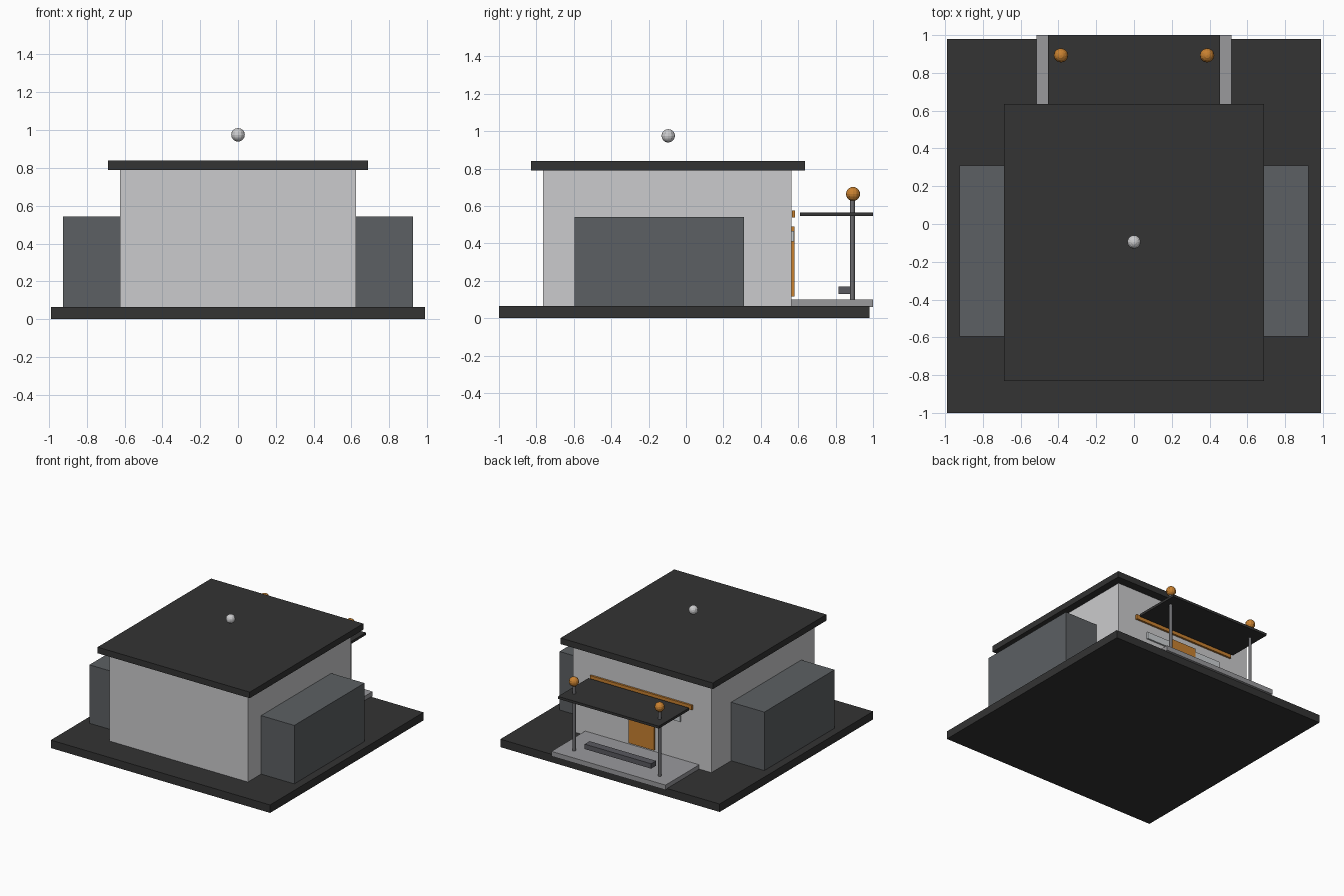
import bpy
from mathutils import Vector

cube = bpy.data.objects.get("Cube")
if cube:
    bpy.data.objects.remove(cube, do_unlink=True)


def material(name, r, g, b):
    m = bpy.data.materials.new(name)
    m.use_nodes = True
    m.diffuse_color = (r, g, b, 1)
    bsdf = next(n for n in m.node_tree.nodes if n.type == "BSDF_PRINCIPLED")
    bsdf.inputs["Base Color"].default_value = (r, g, b, 1)
    return m


charcoal = material("charcoal", 0.033, 0.033, 0.033)
wall_grey = material("wall grey", 0.60, 0.60, 0.61)
slate = material("slate", 0.107, 0.117, 0.125)
concrete = material("concrete", 0.32, 0.32, 0.335)
steel = material("steel", 0.15, 0.15, 0.16)
bench_grey = material("bench grey", 0.10, 0.10, 0.115)
orange = material("orange", 0.58, 0.22, 0.03)
glass = material("pale glass", 0.60, 0.63, 0.65)


def finish(name, mat):
    ob = bpy.context.object
    ob.name = name
    ob.data.materials.append(mat)
    return ob


def box(name, mat, x, y, z):
    """Box spanning the given (low, high) ranges."""
    low, high = Vector((x[0], y[0], z[0])), Vector((x[1], y[1], z[1]))
    bpy.ops.mesh.primitive_cube_add(size=1, location=(low + high) / 2)
    ob = finish(name, mat)
    ob.scale = high - low
    return ob


def ball(name, mat, radius, location):
    bpy.ops.mesh.primitive_uv_sphere_add(segments=12, ring_count=8, radius=radius, location=location)
    return finish(name, mat)


def centred(half):
    return (-half, half)


# Ground, main hall and flat roof
box("base_slab", charcoal, centred(0.99), (-1, 0.98), (0, 0.065))
box("main_hall", wall_grey, centred(0.625), (-0.765, 0.565), (0.065, 0.79))
box("roof", charcoal, centred(0.687), (-0.83, 0.635), (0.79, 0.84))
ball("roof_beacon", wall_grey, 0.036, (0, -0.095, 0.975))

# Entrance
box("porch_slab", concrete, centred(0.515), (0.565, 1), (0.06, 0.1))
box("canopy", charcoal, centred(0.455), (0.61, 1), (0.545, 0.565))
box("door", orange, centred(0.115), (0.565, 0.58), (0.115, 0.49))
box("window_strip", glass, centred(0.35), (0.565, 0.578), (0.41, 0.465))
box("sign_band", orange, centred(0.46), (0.568, 0.584), (0.537, 0.575))
box("bench", bench_grey, centred(0.3), (0.815, 0.878), (0.13, 0.17))

# Mirrored side wings and lamp posts
for side, s in (("right", -1), ("left", 1)):
    box(side + "_wing", slate, sorted((s * 0.62, s * 0.925)), (-0.595, 0.31), (0.065, 0.542))
    bpy.ops.mesh.primitive_cylinder_add(vertices=12, radius=0.013, depth=0.54,
                                        location=(s * 0.387, 0.89, 0.37))
    finish(side + "_lamp_post", steel)
    ball(side + "_lamp", orange, 0.038, (s * 0.387, 0.893, 0.664))
